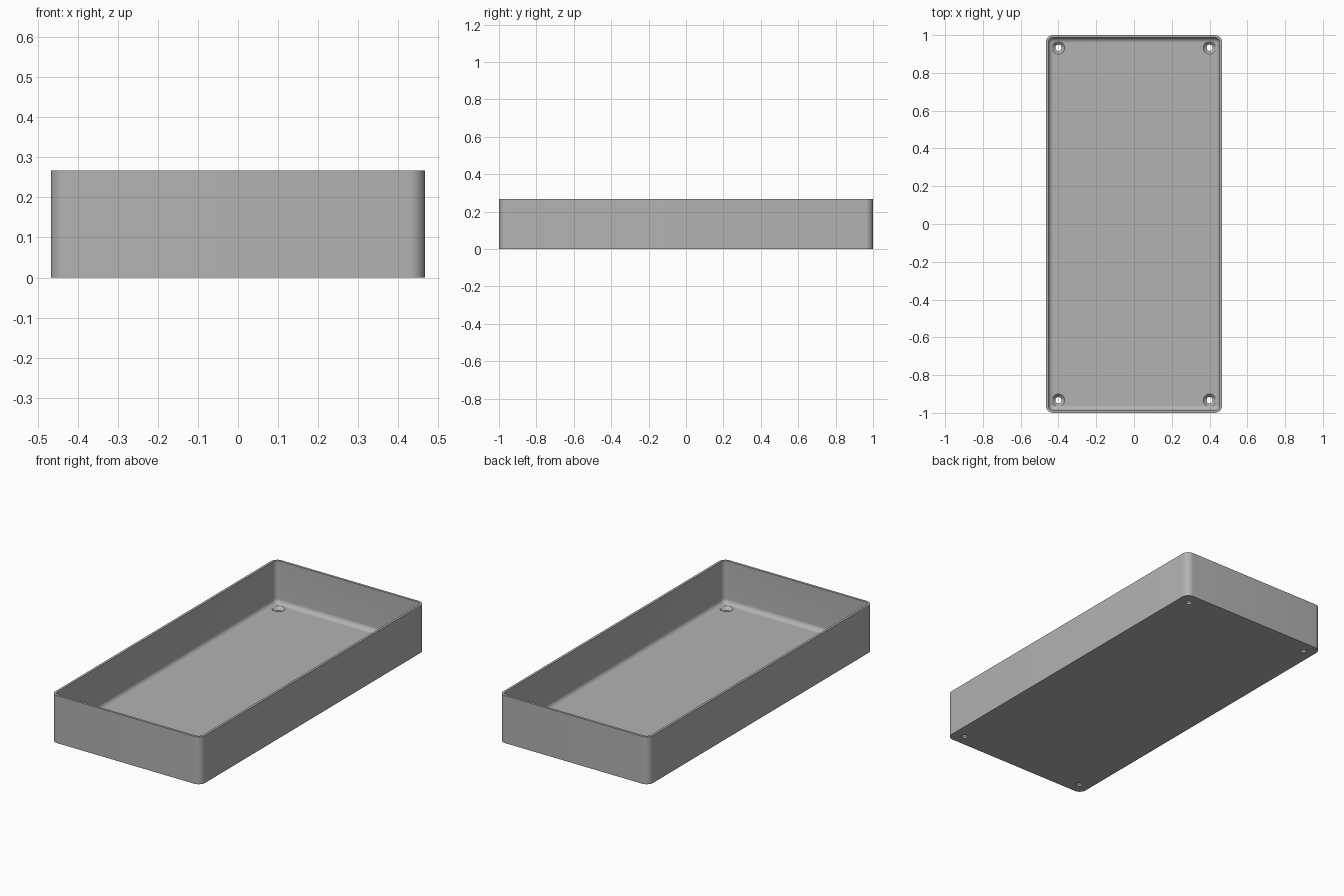
import bpy, bmesh
from math import sin, cos, pi, radians

if "Cube" in bpy.data.objects:
    bpy.data.objects.remove(bpy.data.objects["Cube"])

HALF_X, HALF_Y, HEIGHT = 0.467, 1.0, 0.267
CORNER, WALL, FLOOR, FILLET = 0.04, 0.0133, 0.0267, 0.0266
STEPS = 10

grey = bpy.data.materials.new("plain grey")
grey.use_nodes = True
colour = (0.45, 0.45, 0.45, 1)
grey.diffuse_color = colour
grey.node_tree.nodes["Principled BSDF"].inputs["Base Color"].default_value = colour


def rounded_ring(bm, inset, z):
    """Rounded rectangle, moved inwards by inset."""
    r = CORNER - inset
    ring = []
    for quarter, (sx, sy) in enumerate([(1, 1), (-1, 1), (-1, -1), (1, -1)]):
        cx, cy = sx * (HALF_X - CORNER), sy * (HALF_Y - CORNER)
        for i in range(STEPS + 1):
            a = (quarter + i / STEPS) * pi / 2
            ring.append(bm.verts.new((cx + r * cos(a), cy + r * sin(a), z)))
    return ring


def circle_ring(bm, x, y, radius, z, sides=32):
    return [bm.verts.new((x + radius * cos(2 * pi * i / sides),
                          y + radius * sin(2 * pi * i / sides), z)) for i in range(sides)]


def loft(bm, rings):
    """Skin between successive rings and cap both ends."""
    for low, high in zip(rings, rings[1:]):
        n = len(low)
        for i in range(n):
            j = (i + 1) % n
            bm.faces.new((low[i], low[j], high[j], high[i]))
    bm.faces.new(rings[0][::-1])
    bm.faces.new(rings[-1])


def finish(bm, name):
    bmesh.ops.recalc_face_normals(bm, faces=bm.faces)
    mesh = bpy.data.meshes.new(name)
    bm.to_mesh(mesh)
    bm.free()
    mesh.materials.append(grey)
    obj = bpy.data.objects.new(name, mesh)
    bpy.context.collection.objects.link(obj)
    return obj


# Open tray: outer wall, rim, inner wall, floor fillet
bm = bmesh.new()
profile = [(0, 0), (0, HEIGHT), (WALL, HEIGHT)]
for i in range(STEPS + 1):
    a = i / STEPS * pi / 2
    profile.append((WALL + FILLET * (1 - cos(a)), FLOOR + FILLET * (1 - sin(a))))
loft(bm, [rounded_ring(bm, inset, z) for inset, z in profile])
tray = finish(bm, "tray")

# Countersunk screw holes in the four corners
bm = bmesh.new()
hole = [(0.0167, -0.02), (0.0167, 0.01), (0.0333, FLOOR), (0.0333, 0.08)]
for x in (-0.4, 0.4):
    for y in (-0.933, 0.933):
        loft(bm, [circle_ring(bm, x, y, r, z) for r, z in hole])
cutter = finish(bm, "screw_hole_cutter")
cutter.hide_render = True
cutter.hide_viewport = True

cut = tray.modifiers.new("screw holes", "BOOLEAN")
cut.operation = "DIFFERENCE"
cut.solver = "EXACT"
cut.object = cutter

# Smooth the curves, keep the edges sharp
bpy.ops.object.select_all(action="DESELECT")
bpy.context.view_layer.objects.active = tray
tray.select_set(True)
bpy.ops.object.modifier_apply(modifier=cut.name)
bpy.data.objects.remove(cutter)
bpy.ops.object.shade_smooth_by_angle(angle=radians(30))
